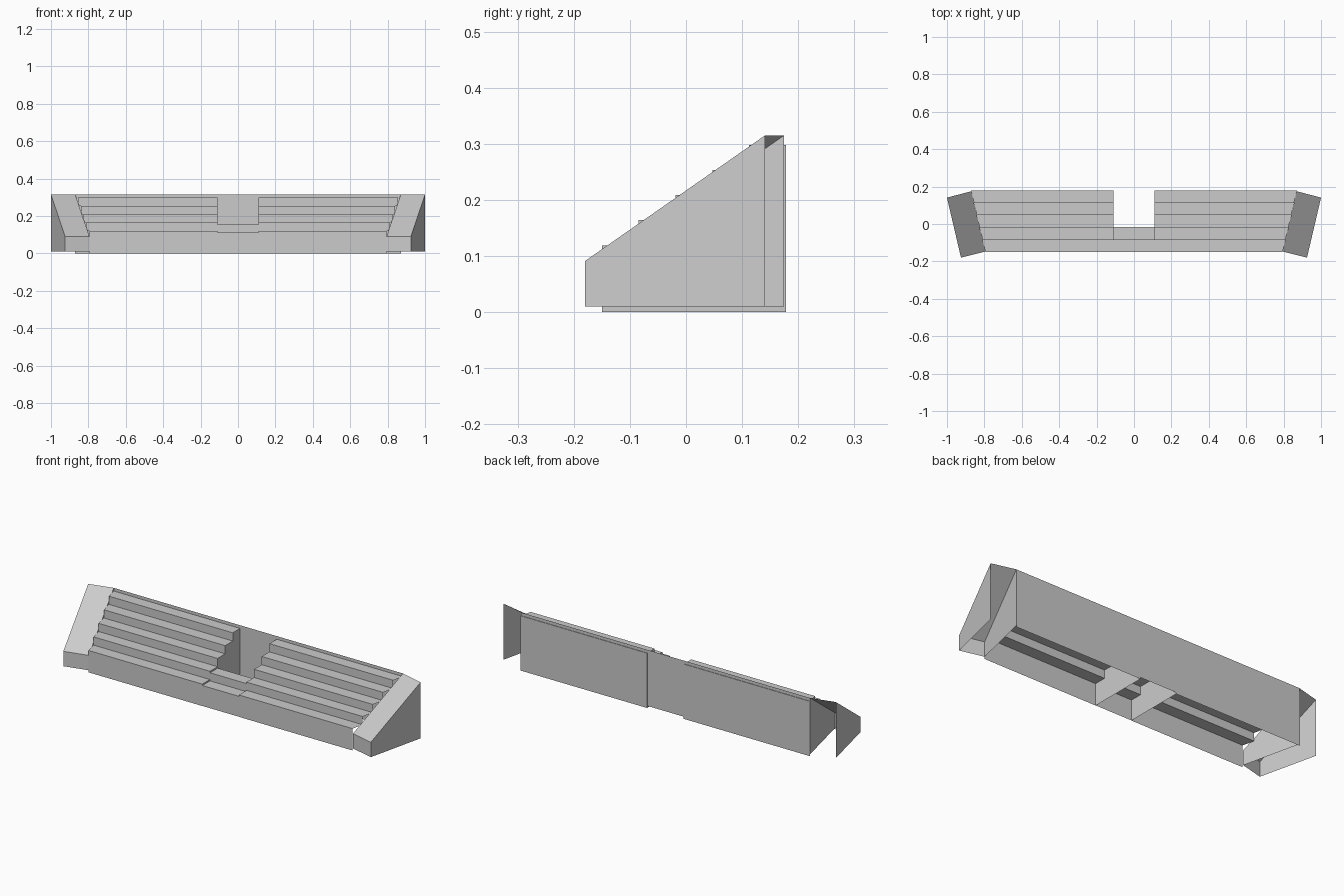
import bpy, bmesh

if "Cube" in bpy.data.objects:
    bpy.data.objects.remove(bpy.data.objects["Cube"])

GAP = 0.11                                    # half width of the central opening


def build(name, faces):
    """Object from polygons on the +x half, mirrored across x = 0."""
    bm = bmesh.new()
    for f in faces:
        bm.faces.new([bm.verts.new(p) for p in f])
    bmesh.ops.remove_doubles(bm, verts=bm.verts, dist=1e-5)
    bmesh.ops.recalc_face_normals(bm, faces=bm.faces)
    me = bpy.data.meshes.new(name)
    bm.to_mesh(me)
    bm.free()
    ob = bpy.data.objects.new(name, me)
    bpy.context.collection.objects.link(ob)
    mod = ob.modifiers.new("Mirror", 'MIRROR')
    mod.merge_threshold = 1e-4
    return ob


def outer_x(y):
    """Slanted line where the steps meet the side walls."""
    return 0.795 + (y + 0.147) * 0.075 / 0.323


def strip(profile, x0, x1):
    """Quads between an inner line and an outer line along a (y, z) profile."""
    return [[(x0, *a), (x1(a[0]), *a), (x1(b[0]), *b), (x0, *b)]
            for a, b in zip(profile, profile[1:])]


def steps(front, depth, first, rise, count):
    """Stepped (y, z) profile starting at the ground."""
    pts = [(front, 0)]
    for i in range(count):
        y, z = front + i * depth, first + i * rise
        pts += [(y, z), (y + depth, z)]
    return pts


# Main seating tiers: hollow underneath, with closed back and inner ends
tier = steps(-0.150, 0.0656, 0.119, 0.0447, 5) + [(0.178, 0)]
build("seating_tiers", strip(tier, GAP, outer_x) + [[(GAP, y, z) for y, z in tier]])

# Two low steps in the central opening
build("centre_steps", strip(steps(-0.149, 0.066, 0.111, 0.044, 2), 0, lambda y: GAP))

# Thin back wall
build("back_wall", strip([(0.175, 0.01), (0.175, 0.315)], 0, lambda y: 0.87))

# Sloped side walls, open at the back and bottom
corners = [(0.87, 0.175, 0.315), (0.795, -0.147, 0.091),
           (0.925, -0.180, 0.091), (1.0, 0.141, 0.315)]
sides = [[a, b, (b[0], b[1], 0.01), (a[0], a[1], 0.01)]
         for a, b in zip(corners, corners[1:])]
build("side_walls", sides + [corners])
